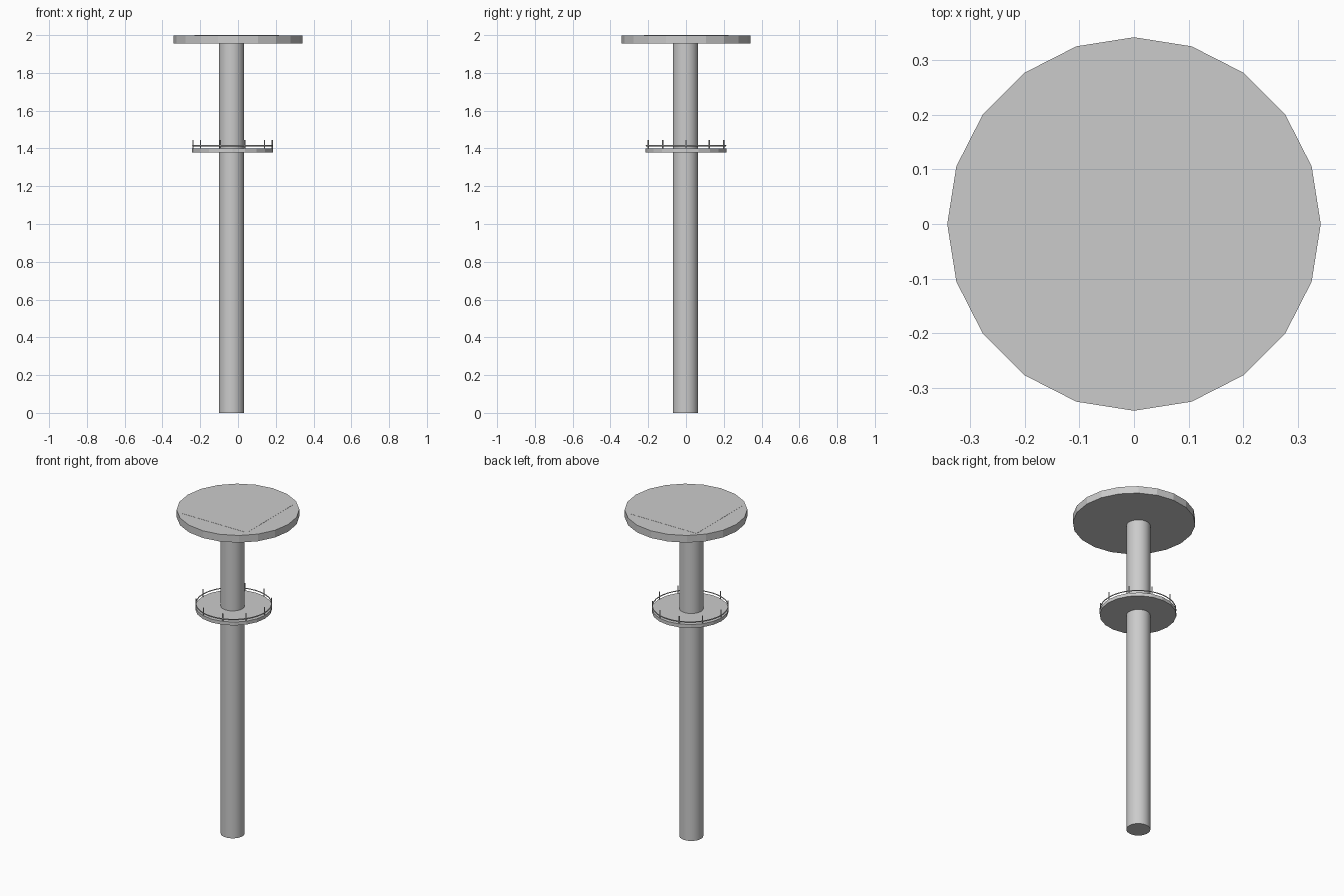
import bpy
from math import cos, sin, tau

if "Cube" in bpy.data.objects:
    bpy.data.objects.remove(bpy.data.objects["Cube"])


def cylinder(name, x, y, r, z0, z1, sides, smooth=False):
    bpy.ops.mesh.primitive_cylinder_add(vertices=sides, radius=r, depth=z1 - z0,
                                        location=(x, y, (z0 + z1) / 2))
    ob = bpy.context.object
    ob.name = name
    if smooth:
        bpy.ops.object.shade_smooth_by_angle()
    return ob


CX = -0.029  # centre of the gallery

# Main column
cylinder("column", -0.034, -0.003, 0.067, 0.0, 1.957, 32, True)

# Top disc with a thin square plate set almost flush into it
cylinder("top_disc", 0, 0, 0.342, 1.955, 1.9992, 20)
bpy.ops.mesh.primitive_cube_add(size=1, location=(-0.007, 0.002, 1.995))
plate = bpy.context.object
plate.name = "square_plate"
plate.scale = (0.446, 0.448, 0.01)

# Gallery floor around the column
cylinder("gallery_floor", CX, 0, 0.214, 1.378, 1.399, 20)

# Ring handrail
bpy.ops.mesh.primitive_torus_add(major_radius=0.211, minor_radius=0.003,
                                 major_segments=40, minor_segments=8,
                                 location=(CX, 0, 1.414))
bpy.context.object.name = "handrail"
bpy.ops.object.shade_smooth_by_angle()

# Ten railing posts
for i in range(10):
    a = tau * i / 10
    cylinder(f"railing_post_{i + 1}", CX + 0.21 * cos(a), 0.21 * sin(a),
             0.003, 1.385, 1.446, 8, True)
